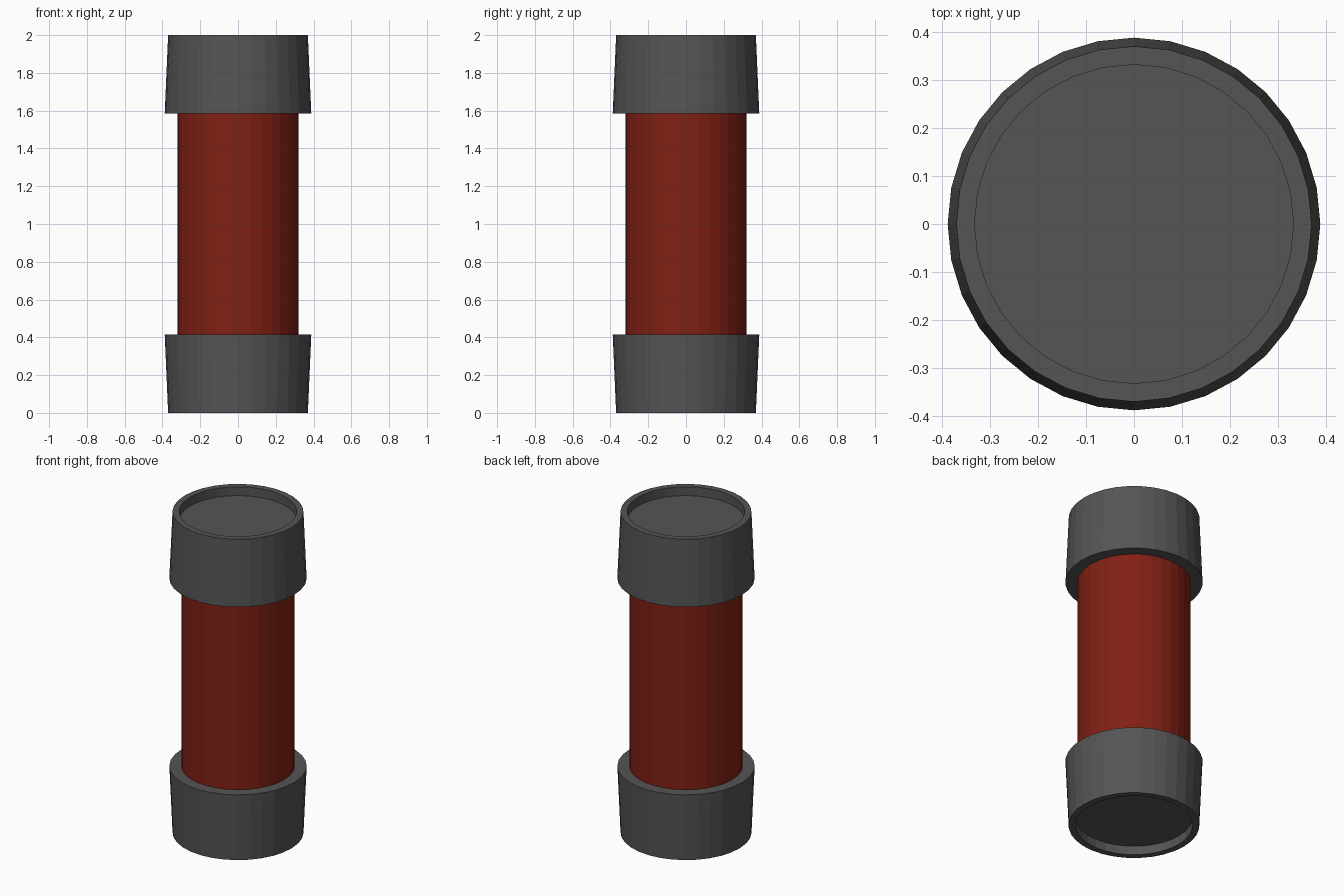
import bpy
import math

if "Cube" in bpy.data.objects:
    bpy.data.objects.remove(bpy.data.objects["Cube"])

SIDES = 32


def material(name, color):
    mat = bpy.data.materials.new(name)
    mat.diffuse_color = (*color, 1)
    mat.use_nodes = True
    mat.node_tree.nodes["Principled BSDF"].inputs["Base Color"].default_value = mat.diffuse_color
    return mat


def lathe(name, profile, mat):
    """Revolve (radius, z) points around z and close both ends with flat discs."""
    verts, faces = [], []
    for r, z in profile:
        for i in range(SIDES):
            a = 2 * math.pi * i / SIDES
            verts.append((r * math.cos(a), r * math.sin(a), z))
    for k in range(len(profile) - 1):
        for i in range(SIDES):
            j = (i + 1) % SIDES
            a, b = k * SIDES, (k + 1) * SIDES
            faces.append((a + i, a + j, b + j, b + i))
    last = (len(profile) - 1) * SIDES
    faces.append(tuple(reversed(range(SIDES))))
    faces.append(tuple(range(last, last + SIDES)))
    mesh = bpy.data.meshes.new(name)
    mesh.from_pydata(verts, [], faces)
    mesh.materials.append(mat)
    obj = bpy.data.objects.new(name, mesh)
    bpy.context.collection.objects.link(obj)
    return obj


red = material("red", (0.22, 0.015, 0.007))
dark_grey = material("dark_grey", (0.09, 0.09, 0.09))

# Central tube, running into both caps
lathe("tube", [(0.32, 0.2), (0.32, 1.8)], red)

# Tapered end caps with a round recess in the outer face
cap = [(0.388, 1.585), (0.37, 2.0), (0.332, 2.0), (0.332, 1.945)]
lathe("top_cap", cap, dark_grey)
lathe("bottom_cap", [(r, 2 - z) for r, z in reversed(cap)], dark_grey)
